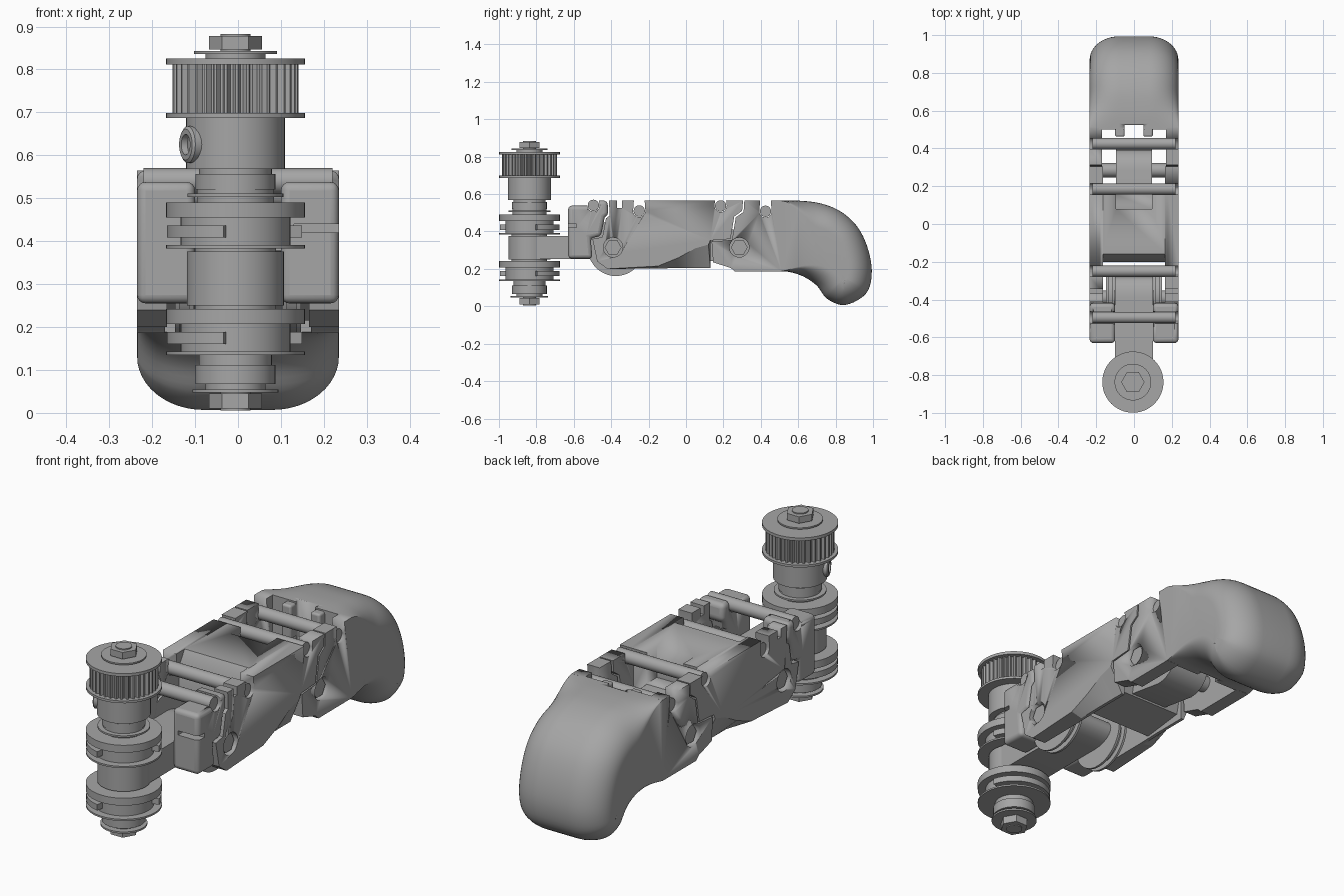
import bpy, bmesh
from math import pi, sin, cos, sqrt, radians
from mathutils import Vector, Matrix

cube = bpy.data.objects.get("Cube")
if cube:
    bpy.data.objects.remove(cube, do_unlink=True)

grey = bpy.data.materials.new("plain grey")
grey.use_nodes = True
GREY = (0.38, 0.38, 0.38, 1)
grey.diffuse_color = GREY
grey.node_tree.nodes["Principled BSDF"].inputs["Base Color"].default_value = GREY

AX, AY = -0.006, -0.837      # vertical shaft position
J1, J2, JZ = -0.39, 0.285, 0.315   # finger joints (y, y, height)
W = 0.235                    # half width


def finish(name, bm, angle=35):
    bmesh.ops.recalc_face_normals(bm, faces=bm.faces)
    me = bpy.data.meshes.new(name)
    bm.to_mesh(me)
    bm.free()
    ob = bpy.data.objects.new(name, me)
    bpy.context.collection.objects.link(ob)
    me.materials.append(grey)
    bpy.ops.object.select_all(action='DESELECT')
    ob.select_set(True)
    bpy.context.view_layer.objects.active = ob
    bpy.ops.object.shade_smooth_by_angle(angle=radians(angle))
    return ob


def loft(bm, rings, closed=False):
    """Join rings of equal length, capping the ends unless closed."""
    vs = [[bm.verts.new(p) for p in r] for r in rings]
    n = len(vs[0])
    pairs = list(zip(vs, vs[1:])) + ([(vs[-1], vs[0])] if closed else [])
    for a, b in pairs:
        for i in range(n):
            j = (i + 1) % n
            bm.faces.new((a[i], a[j], b[j], b[i]))
    if not closed:
        bm.faces.new(vs[0])
        bm.faces.new(vs[-1])


def plate(name, pts, x0, x1, mirror=True, bevel=0):
    """Side profile (y, z) extruded from x0 to x1."""
    bm = bmesh.new()
    for s in ((1, -1) if mirror else (1,)):
        loft(bm, [[(s * x, y, z) for y, z in pts] for x in (x0, x1)])
    ob = finish(name, bm)
    if bevel:
        m = ob.modifiers.new("round", 'BEVEL')
        m.width, m.segments, m.limit_method = bevel, 4, 'ANGLE'
        m.angle_limit = radians(50)
    return ob


def circle(y, z, r, n=32, a0=0):
    return [(y + r * cos(a0 + 2 * pi * i / n), z + r * sin(a0 + 2 * pi * i / n)) for i in range(n)]


def rect(y0, y1, z0, z1):
    return [(y0, z0), (y1, z0), (y1, z1), (y0, z1)]


def cut(ob, cutter):
    cutter.hide_render = True
    cutter.hide_set(True)
    cutter.display_type = 'WIRE'
    m = ob.modifiers.new("cut", 'BOOLEAN')
    m.object, m.operation, m.solver = cutter, 'DIFFERENCE', 'EXACT'


def drum(name, z0, z1, r, n=48, radii=None):
    """Upright cylinder on the shaft."""
    bm = bmesh.new()
    rad = radii or [r] * n
    loft(bm, [[(AX + q * cos(2 * pi * i / len(rad)), AY + q * sin(2 * pi * i / len(rad)), z)
               for i, q in enumerate(rad)] for z in (z0, z1)])
    return finish(name, bm, 20 if radii else 35)


def sector(name, z0, z1, r0, r1, a0, a1, n=32):
    """Part of a ring around the shaft."""
    bm = bmesh.new()
    rings = []
    for i in range(n + 1):
        a = radians(a0 + (a1 - a0) * i / n)
        rings.append([(AX + r * cos(a), AY + r * sin(a), z)
                      for r, z in ((r0, z0), (r1, z0), (r1, z1), (r0, z1))])
    loft(bm, rings)
    return finish(name, bm)


# Shaft column
drum("shaft", 0.005, 0.883, 0.035)
for label, z0, z1 in (("lower_nut", 0.01, 0.045), ("upper_nut", 0.847, 0.878)):
    drum(label, z0, z1, 0.062, 6)
for label, z0, z1, r in (
        ("lower_washer", 0.047, 0.055, 0.1), ("lower_spacer", 0.055, 0.067, 0.07),
        ("lower_bearing", 0.067, 0.112, 0.093), ("lower_collar", 0.112, 0.136, 0.085),
        ("knuckle_collar", 0.238, 0.388, 0.095), ("knuckle_barrel", 0.25, 0.376, 0.113),
        ("pulley_collar", 0.488, 0.522, 0.09), ("bearing_washer", 0.503, 0.511, 0.112),
        ("upper_bearing", 0.52, 0.557, 0.093), ("hub_collar", 0.557, 0.57, 0.085),
        ("hub", 0.568, 0.69, 0.115), ("gear_lower_flange", 0.687, 0.698, 0.162),
        ("gear_upper_flange", 0.812, 0.826, 0.162), ("top_spacer", 0.826, 0.837, 0.07),
        ("top_washer", 0.836, 0.843, 0.097)):
    drum(label, z0, z1, r)
drum("toothed_gear", 0.697, 0.813, 0, radii=[0.147, 0.147, 0.133, 0.133] * 36)

# Cable pulleys, each with a partial guide ring
for label, z in (("lower", 0.135), ("upper", 0.383)):
    drum(label + "_pulley_rim", z, z + 0.008, 0.162)
    drum(label + "_pulley_core", z + 0.008, z + 0.074, 0.128)
    sector(label + "_pulley_guide", z + 0.026, z + 0.054, 0.1, 0.16, 15, 260)
    drum(label + "_pulley_flange", z + 0.072, z + 0.107, 0.162)

# Set screw in the hub
bm = bmesh.new()
turn = Matrix.Rotation(radians(205), 4, 'Z')
spots = [(0.09, 0.043), (0.123, 0.043), (0.128, 0.036), (0.128, 0.024), (0.112, 0.022)]
loft(bm, [[Vector((AX, AY, 0.625)) + turn @ Vector((d, y, z)) for y, z in circle(0, 0, r, 24)]
          for d, r in spots])
finish("set_screw", bm)

# Knuckle arm running into the first joint
arc = [(J1 + 0.11 * cos(a), JZ + 0.063 * sin(a)) for a in [pi * (i / 12 - 0.5) for i in range(13)]]
plate("knuckle_arm", [(AY, 0.252)] + arc + [(AY, 0.375)], -0.1, 0.1, False)

# Cutters for the cable pins and joint screws
pins = ((-0.495, 0.54), (-0.25, 0.51), (0.185, 0.537), (0.425, 0.508))
slots = []
for y, z in pins:
    half = [(y + 0.033 * cos(a), z + 0.033 * sin(a)) for a in [pi * (1 + i / 12) for i in range(13)]]
    slots.append(plate("pin_slot_cutter", half + [(y + 0.026, 0.6), (y - 0.026, 0.6)], -0.3, 0.3, False))
holes = [plate("screw_hole_cutter", circle(y, JZ, 0.052), 0.2, 0.3) for y in (J1, J2)]
slit = plate("slit_cutter", rect(-0.368, -0.343, 0.525, 0.6), -0.3, 0.3, False)
groove = plate("groove_cutter", rect(-0.7, -0.585, 0.42, 0.44), 0.13, 0.3, False)

# Base cheeks either side of the arm
base = plate("base_cheek", [(-0.63, 0.255), (-0.5, 0.255), (-0.51, 0.365), (-0.455, 0.375),
                            (-0.435, 0.475), (-0.415, 0.49), (-0.42, 0.565), (-0.465, 0.565),
                            (-0.5, 0.538), (-0.63, 0.538)], 0.1, W, bevel=0.02)
for c in (slots[0], groove):
    cut(base, c)

# Middle link: cheeks with a scooped lower edge
top = [(0.305, 0.565), (0.3, 0.51), (0.258, 0.48), (0.238, 0.36), (0.13, 0.352)]
front = [(-0.42, 0.2), (-0.475, 0.24), (-0.5, 0.36), (-0.447, 0.37), (-0.428, 0.47),
         (-0.408, 0.485), (-0.412, 0.565)]
outer = [(0.12, 0.33), (0.05, 0.31), (-0.04, 0.26), (-0.15, 0.215)]
inner = [(0.13, 0.205), (0.05, 0.205), (-0.04, 0.205), (-0.15, 0.202)]
bm = bmesh.new()
for s in (1, -1):
    loft(bm, [[(s * x, y, z) for y, z in top + low + front]
              for x, low in ((0.165, inner), (0.18, inner), (W, outer))])
middle = finish("middle_cheek", bm, 25)
for c in slots[1:3] + [holes[0], slit]:
    cut(middle, c)

# Middle link: central block with a front recess and a rear notch
block = plate("middle_block", [(-0.16, 0.565), (0.155, 0.565), (0.155, 0.36), (0.12, 0.33),
                               (0.1, 0.24), (-0.1, 0.215), (-0.2, 0.3), (-0.2, 0.5)], -0.17, 0.17, False)
cut(block, plate("notch_cutter", rect(0.08, 0.3, 0.42, 0.6), -0.095, 0.095, False))
cut(block, slots[2])
tongue = [(J2 + 0.11 * cos(a), JZ + 0.095 * sin(a)) for a in [pi * (i / 12 - 0.5) for i in range(13)]]
plate("middle_tongue", [(0.09, 0.25)] + tongue + [(0.09, 0.42)], -0.095, 0.095, False)

# Distal link cheeks
distal = plate("distal_cheek", [(0.312, 0.565), (0.308, 0.505), (0.266, 0.475), (0.246, 0.355),
                                (0.137, 0.345), (0.145, 0.235), (0.24, 0.205), (0.26, 0.186),
                                (0.51, 0.187), (0.51, 0.565)], 0.17, W)
for c in (slots[3], holes[1]):
    cut(distal, c)
plate("distal_post", rect(0.462, 0.51, 0.4, 0.558), 0.05, 0.1, bevel=0.01)

# Fingertip: hooked side profile with rolled edges across its width
key = [Vector(p) for p in ((0.5, 0.565), (0.6, 0.565), (0.72, 0.55), (0.83, 0.505), (0.92, 0.42),
                           (0.975, 0.3), (0.993, 0.17), (0.96, 0.065), (0.85, 0.007), (0.755, 0.04),
                           (0.7, 0.11), (0.63, 0.158), (0.56, 0.182), (0.5, 0.188))]
curve = []
for i in range(len(key) - 1):
    p0, p1, p2, p3 = (key[min(max(i + k, 0), len(key) - 1)] for k in (-1, 0, 1, 2))
    for t in (k / 5 for k in range(5)):
        curve.append(0.5 * (2 * p1 + (p2 - p0) * t + (2 * p0 - 5 * p1 + 4 * p2 - p3) * t * t
                            + (3 * p1 - p0 - 3 * p2 + p3) * t ** 3))
curve.append(key[-1])


def shrunk(f):
    ring = []
    for i, p in enumerate(curve):
        d = curve[min(i + 1, len(curve) - 1)] - curve[max(i - 1, 0)]
        n = Vector((d.y, -d.x)).normalized()
        t = min(max((p.x - 0.5) / 0.24, 0), 1)
        ring.append(p + n * f * 0.125 * t * t * (3 - 2 * t))
    return ring


bm = bmesh.new()
steps = [i * pi / 24 for i in range(13)]
slices = [(-(W - 0.155 + 0.155 * cos(a)), 1 - sin(a)) for a in steps]
slices += [(-x, f) for x, f in reversed(slices)]
loft(bm, [[(x, p.x, p.y) for p in shrunk(f)] for x, f in slices])
tip = finish("fingertip", bm, 50)
cut(tip, plate("tip_notch_cutter", rect(0.4, 0.525, 0.1, 0.7), -0.05, 0.05, False))

# Cable pins across the link tops
for y, z in pins:
    plate("cable_pin", circle(y, z, 0.03), -0.22, 0.22, False)

# Joint axles, screws and grooved joint pulleys
for y in (J1, J2):
    plate("joint_axle", circle(y, JZ, 0.038), -0.2, 0.2, False)
    plate("joint_screw", circle(y, JZ, 0.045, 6), 0.19, 0.222)
for x0, x1, r in ((0.103, 0.114, 0.15), (0.114, 0.136, 0.125), (0.136, 0.147, 0.15)):
    plate("joint_pulley", circle(-0.375, 0.312, r, 48), x0, x1)
